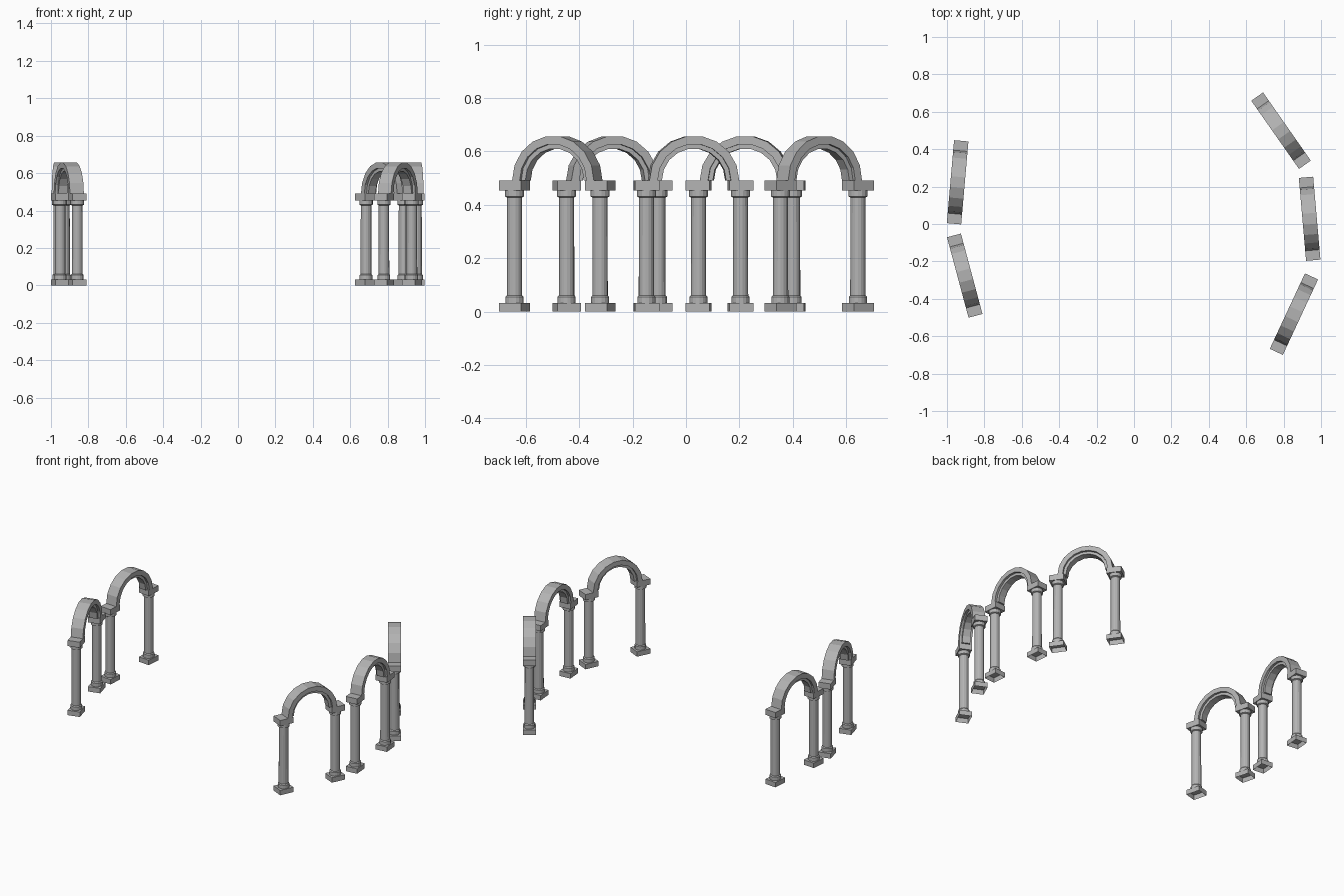
import bpy, bmesh, math
from mathutils import Matrix, Vector

if "Cube" in bpy.data.objects:
    bpy.data.objects.remove(bpy.data.objects["Cube"])

COL_X = 0.177            # column offset from the arch centre
BLOCK_L, BLOCK_T = 0.091, 0.077
SPRING_Z = 0.49          # top of the capitals
ARCH_SEG, COL_SIDES = 9, 16

# centre x, centre y, direction in plan (degrees)
ARCHES = [(-0.943, 0.223, 85.0), (-0.905, -0.276, 105.0),
          (0.786, 0.499, 125.0), (0.939, 0.028, 95.0), (0.855, -0.482, 65.0)]

stone = bpy.data.materials.new("dark_stone")
stone.diffuse_color = (0.45, 0.45, 0.45, 1)
stone.use_nodes = True
stone.node_tree.nodes["Principled BSDF"].inputs["Base Color"].default_value = stone.diffuse_color


def finish(bm, name, place):
    mesh = bpy.data.meshes.new(name)
    bm.to_mesh(mesh)
    bm.free()
    mesh.materials.append(stone)
    obj = bpy.data.objects.new(name, mesh)
    bpy.context.collection.objects.link(obj)
    obj.matrix_world = place
    return obj


def block(name, x, z0, z1, place, open_bottom=False):
    bm = bmesh.new()
    bmesh.ops.create_cube(bm, size=1.0)
    bmesh.ops.scale(bm, vec=(BLOCK_L, BLOCK_T, z1 - z0), verts=bm.verts)
    bmesh.ops.translate(bm, vec=(x, 0, (z0 + z1) / 2), verts=bm.verts)
    bm.normal_update()
    if open_bottom:
        under = [f for f in bm.faces if f.normal.z < -0.9]
        bmesh.ops.delete(bm, geom=under, context='FACES')
    return finish(bm, name, place)


def skin(bm, rings):
    # join neighbouring loops with quads and cap both ends
    n = len(rings[0])
    for p, q in zip(rings, rings[1:]):
        for i in range(n):
            j = (i + 1) % n
            bm.faces.new((p[i], p[j], q[j], q[i]))
    bm.faces.new(rings[0])
    bm.faces.new(rings[-1])
    bmesh.ops.recalc_face_normals(bm, faces=bm.faces)


def column(name, x, place):
    # turned profile: base ring, shaft, necking ring
    profile = [(0.034, 0.032), (0.034, 0.055), (0.029, 0.061),
               (0.028, 0.427), (0.036, 0.431), (0.036, 0.453)]
    bm = bmesh.new()
    angles = [2 * math.pi * (i + 0.5) / COL_SIDES for i in range(COL_SIDES)]
    skin(bm, [[bm.verts.new((x + r * math.cos(a), r * math.sin(a), z)) for a in angles]
              for r, z in profile])
    return finish(bm, name, place)


def arch_ring(name, place):
    # stepped section (radius, depth) swept over a half circle
    t, s = BLOCK_T / 2, 0.024
    section = [(0.169, -t), (0.169, t), (0.138, t), (0.138, s),
               (0.121, s), (0.121, -s), (0.138, -s), (0.138, -t)]
    bm = bmesh.new()
    angles = [math.pi * k / ARCH_SEG for k in range(ARCH_SEG + 1)]
    skin(bm, [[bm.verts.new((r * math.cos(a), d, SPRING_Z + r * math.sin(a)))
               for r, d in section] for a in angles])
    return finish(bm, name, place)


for k, (cx, cy, deg) in enumerate(ARCHES, 1):
    place = Matrix.Translation(Vector((cx, cy, 0))) @ Matrix.Rotation(math.radians(deg), 4, 'Z')
    arch_ring(f"arch_{k}", place)
    for side, sx in (("a", -1), ("b", 1)):
        x = sx * COL_X
        block(f"base_{k}{side}", x, 0.0, 0.032, place, open_bottom=True)
        column(f"column_{k}{side}", x, place)
        block(f"capital_{k}{side}", x, 0.453, SPRING_Z, place)
